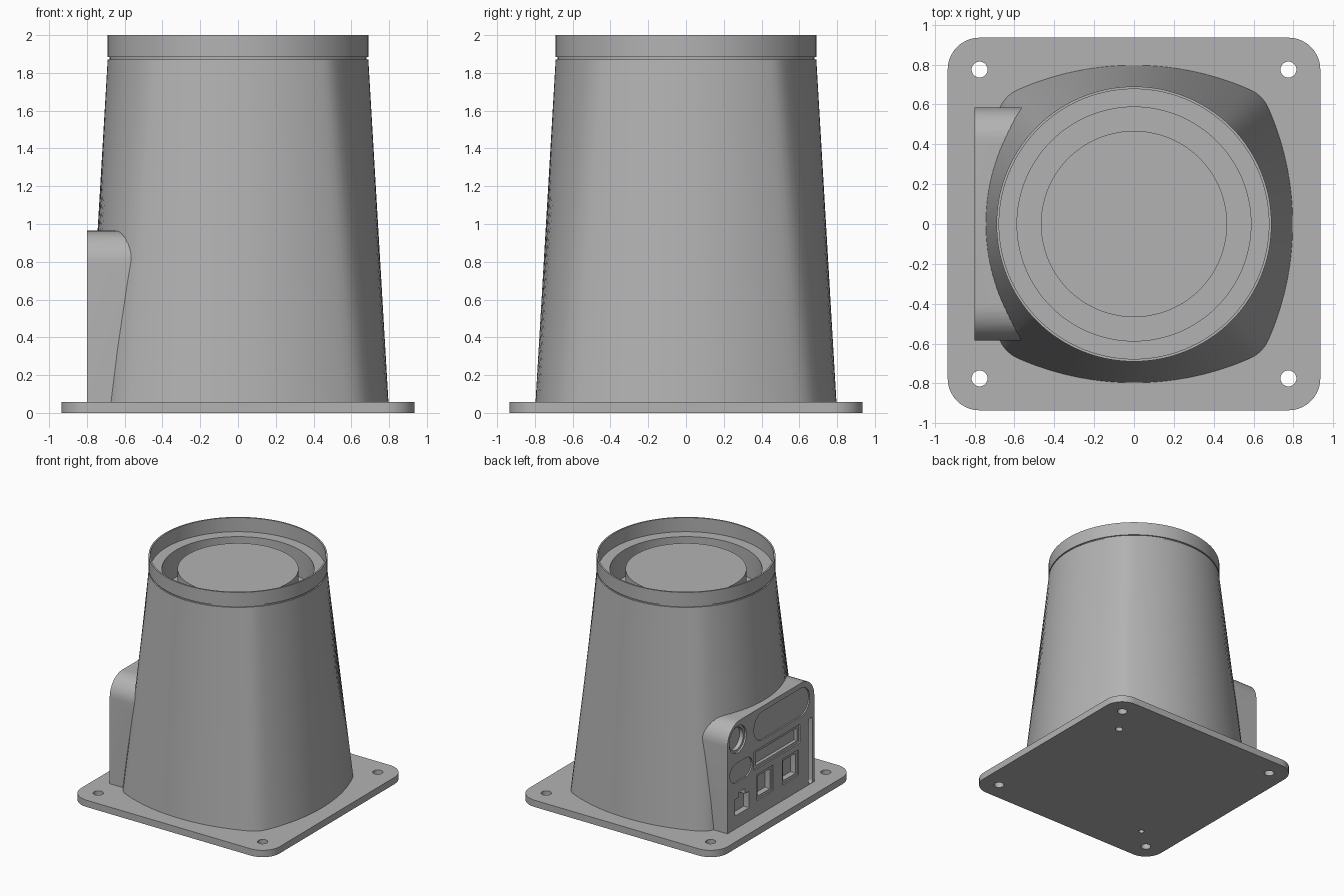
import bpy, bmesh
from math import sin, cos, pi, hypot, radians
from mathutils import Vector

cube = bpy.data.objects.get("Cube")
if cube:
    bpy.data.objects.remove(cube, do_unlink=True)

grey = bpy.data.materials.new("plain grey")
grey.use_nodes = True
grey.diffuse_color = (0.45, 0.45, 0.45, 1)
grey.node_tree.nodes["Principled BSDF"].inputs["Base Color"].default_value = grey.diffuse_color


def finish(name, bm):
    bmesh.ops.recalc_face_normals(bm, faces=bm.faces)
    mesh = bpy.data.meshes.new(name)
    bm.to_mesh(mesh)
    bm.free()
    mesh.materials.append(grey)
    obj = bpy.data.objects.new(name, mesh)
    bpy.context.collection.objects.link(obj)
    return obj


def rounded_rect(ca, cb, w, h, r, seg=10):
    """Outline counter-clockwise; r may be a (bottom, top) pair."""
    low, high = r if isinstance(r, tuple) else (r, r)
    pts = []
    for k, (sa, sb) in enumerate([(1, 1), (-1, 1), (-1, -1), (1, -1)]):
        rad = high if sb > 0 else low
        n = seg if rad > 0 else 0
        for i in range(n + 1):
            t = (k + i / max(n, 1)) * pi / 2
            pts.append((ca + sa * (w / 2 - rad) + rad * cos(t),
                        cb + sb * (h / 2 - rad) + rad * sin(t)))
    clean = [p for i, p in enumerate(pts)
             if hypot(p[0] - pts[i - 1][0], p[1] - pts[i - 1][1]) > 1e-5]
    return clean


def prism(name, outline, lo, hi, axis="z"):
    bm = bmesh.new()
    if axis == "z":
        place = lambda a, b, c: (a, b, c)
    else:
        place = lambda a, b, c: (c, a, b)
    rings = [[bm.verts.new(place(a, b, c)) for a, b in outline] for c in (lo, hi)]
    n = len(outline)
    for i in range(n):
        j = (i + 1) % n
        bm.faces.new((rings[0][i], rings[0][j], rings[1][j], rings[1][i]))
    for ring in rings:
        bm.faces.new(ring)
    return finish(name, bm)


def combine(target, tool, operation):
    mod = target.modifiers.new("combine", "BOOLEAN")
    mod.operation, mod.solver, mod.object = operation, "EXACT", tool
    bpy.context.view_layer.objects.active = target
    bpy.ops.object.modifier_apply(modifier=mod.name)
    bpy.data.objects.remove(tool, do_unlink=True)


def smooth(obj):
    bpy.ops.object.select_all(action="DESELECT")
    obj.select_set(True)
    bpy.context.view_layer.objects.active = obj
    bpy.ops.object.shade_smooth_by_angle(angle=radians(25))


# Base plate with four bolt holes and two small blind holes underneath
plate = prism("base_plate", rounded_rect(0, 0, 1.87, 1.87, 0.16), 0, 0.058)
for x in (-0.775, 0.775):
    for y in (-0.775, 0.775):
        combine(plate, prism("bolt_hole", rounded_rect(x, y, 0.08, 0.08, 0.04, 6), -0.1, 0.2), "DIFFERENCE")
for x, y, d in ((0.61, 0.54, 0.06), (-0.59, -0.61, 0.045)):
    combine(plate, prism("small_hole", rounded_rect(x, y, d, d, d / 2, 6), -0.1, 0.04), "DIFFERENCE")
smooth(plate)


# Foot outline: four shallow arcs joined by rounded corners
SIDE_R, CORNER_R, REACH = 1.45, 0.168, 0.797


def foot_point(angle):
    """Distance to the foot outline in a polar direction."""
    d = Vector((abs(cos(angle)), abs(sin(angle))))
    if d.y > d.x:
        d.x, d.y = d.y, d.x
    # the corner centre lies on the diagonal, tangent to both side arcs
    off = REACH - SIDE_R
    c = 0.5
    for _ in range(30):
        gap = hypot(c - off, c) - (SIDE_R - CORNER_R)
        c -= gap * 0.6
    b = d.x * off
    side = b + (b * b - off * off + SIDE_R ** 2) ** 0.5
    hit = d * side
    if hit.y * (c - off) <= c * (hit.x - off):
        return side
    b = (d.x + d.y) * c
    return b + (b * b - 2 * c * c + CORNER_R ** 2) ** 0.5


# Body: foot lofted to a round neck, with seam, rim, ledge, trough and centre disc
N = 144
bm = bmesh.new()
sections = [(0.05, None), (1.872, 0.69), (1.872, 0.68), (1.884, 0.68), (1.884, 0.69),
            (2.0, 0.69), (2.0, 0.677), (1.88, 0.677), (1.88, 0.587),
            (1.65, 0.587), (1.65, 0.467), (1.88, 0.467)]
rings = []
for z, r in sections:
    ring = []
    for i in range(N):
        a = 2 * pi * i / N
        d = r or foot_point(a)
        ring.append(bm.verts.new((d * cos(a), d * sin(a), z)))
    rings.append(ring)
for low, high in zip(rings, rings[1:]):
    for i in range(N):
        j = (i + 1) % N
        bm.faces.new((low[i], low[j], high[j], high[i]))
bm.faces.new(rings[0])
bm.faces.new(rings[-1])
body = finish("body", bm)

# Connector housing on the side
housing = prism("connector_housing", rounded_rect(0, 0.507, 1.17, 0.915, (0, 0.17)), -0.8, -0.4, "x")
combine(body, housing, "UNION")

# Recesses in the connector face: centre y, centre z, width, height, corner, depth
FACE = -0.8
recesses = [(0.445, 0.81, 0.23, 0.23, 0.115, 0.015),
            (0.445, 0.81, 0.19, 0.19, 0.095, 0.05),
            (-0.148, 0.80, 0.75, 0.24, 0.119, 0.012),
            (-0.08, 0.54, 0.62, 0.16, 0.01, 0.012),
            (-0.09, 0.54, 0.56, 0.11, 0.005, 0.04),
            (0.40, 0.53, 0.30, 0.16, 0.079, 0.012),
            (0.39, 0.24, 0.19, 0.14, 0.005, 0.05),
            (0.39, 0.325, 0.08, 0.06, 0.003, 0.05),
            (-0.535, 0.34, 0.05, 0.56, 0.02, 0.04)]
for y in (0.08, -0.265):
    recesses.append((y, 0.30, 0.22, 0.22, 0.005, 0.012))
    recesses.append((y, 0.30, 0.17, 0.17, 0.005, 0.06))
for y, z, w, h, r, depth in recesses:
    cutter = prism("port_cutter", rounded_rect(y, z, w, h, r, 8), FACE - 0.1, FACE + depth, "x")
    combine(body, cutter, "DIFFERENCE")
smooth(body)
